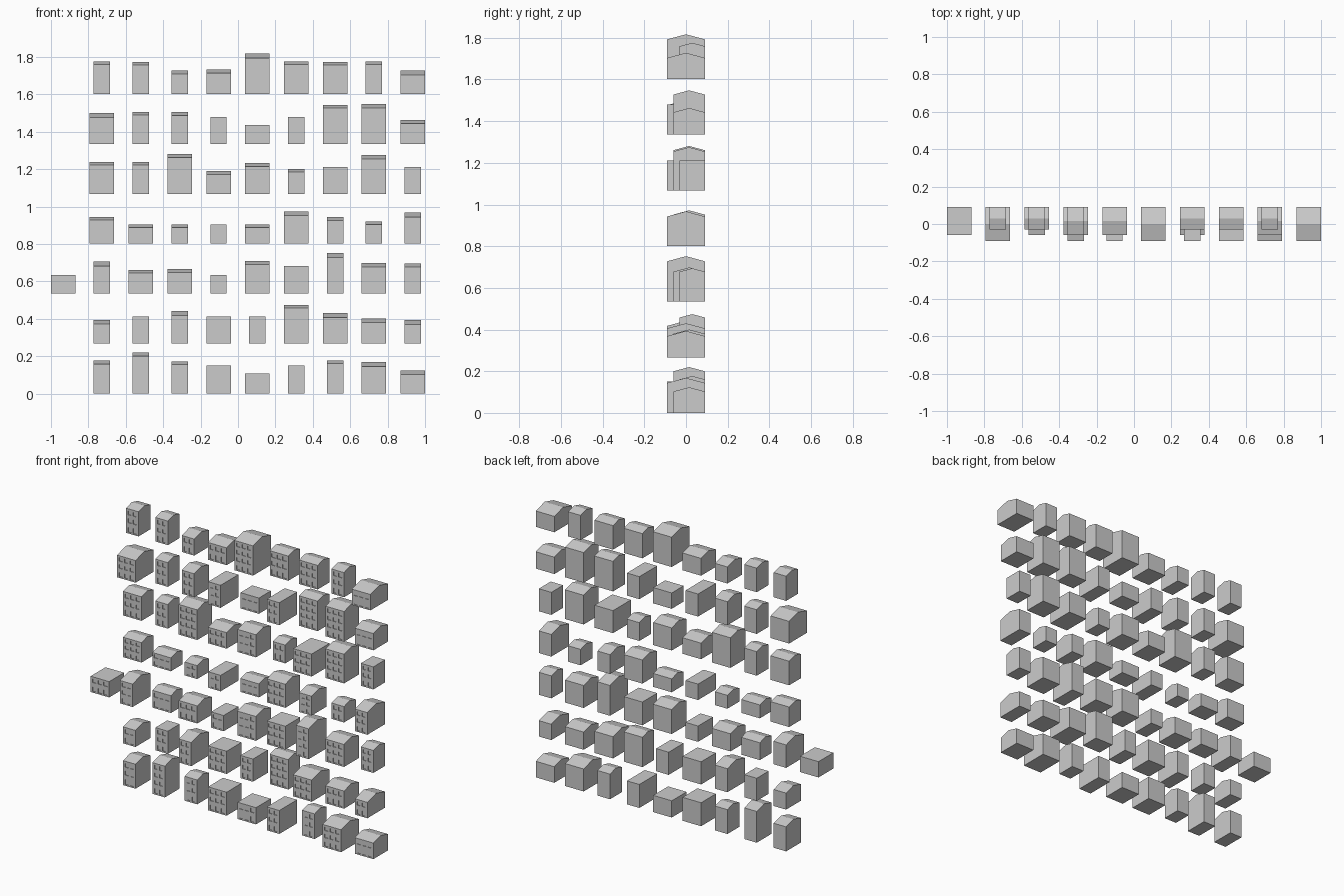
import bpy, bmesh

if "Cube" in bpy.data.objects:
    bpy.data.objects.remove(bpy.data.objects["Cube"])

PITCH_X, PITCH_Z, BACK, RECESS = 0.2077, 0.267, 0.09, 0.004

# One string per row, bottom first. Each house: width class (N narrow, W wide),
# total height in thousandths, roof (g gable, f flat), depth in hundredths.
# A "-" leaves the slot empty.
ROWS = [
    "- N177g15 N220g15 N172g12 W150f15 W107f15 N150f18 N177g12 W168g18 W123g15",
    "- N126g15 N145f12 N175g18 W145f15 N145f15 W207g12 W163g18 W133g15 N126g18",
    "W101f15 N171g18 W127g12 W133g15 N101f15 W176g15 W149f15 N218g18 W164g15 N160g12",
    "- W144g12 W102g12 N102g12 N102f18 W102g12 W171g15 N144g15 N118g12 N166g18",
    "- W170g12 N170g12 W213g15 W123g15 W165g15 N133g12 W144f18 W207g15 N144f12",
    "- W166g18 N171g12 N171g15 N144f18 W101f12 N144f18 W208g12 W213g15 W128g15",
    "- N174g12 N170g12 N126g15 W131g15 W215g18 W174g12 W170g12 N174g12 W126g18",
]


def openings(wide, floors, eave):
    """Rectangles (column, floor) of windows and doors on a facade grid."""
    pitch, half = (0.039, 0.013) if wide else (0.036, 0.011)
    cols = [-pitch, 0, pitch] if wide else [-pitch / 2, pitch / 2]
    step = (eave - 0.006) / floors
    xs = [(c - half, c + half) for c in cols]
    zs = [(f * step + 0.3 * step + 0.003, f * step + 0.8 * step + 0.003)
          for f in range(floors)]
    zs[0] = (0.008, zs[0][1] - 0.004)
    return xs, zs


def make_house(name, x, z, wide, height, gable, depth):
    w = 0.131 if wide else 0.088
    rise = 0.135 * depth if gable else 0.0
    eave = height - rise
    floors = max(2, round((eave - 0.015) / 0.043))
    front = BACK - depth
    bm = bmesh.new()

    # shell: side profile swept across the width, front left open
    prof = [(front, 0), (BACK, 0), (BACK, eave)]
    if gable:
        prof.append(((front + BACK) / 2, height))
    prof.append((front, eave))
    left = [bm.verts.new((-w / 2, y, h)) for y, h in prof]
    right = [bm.verts.new((w / 2, y, h)) for y, h in prof]
    bm.faces.new(left[::-1])
    bm.faces.new(right)
    for i in range(len(prof) - 1):
        bm.faces.new((left[i], left[i + 1], right[i + 1], right[i]))

    # facade: grid of cells, opening cells pushed inward
    xr, zr = openings(wide, floors, eave)
    xs = [-w / 2] + [v for r in xr for v in r] + [w / 2]
    zs = [0] + [v for r in zr for v in r] + [eave]
    grid = [[bm.verts.new((a, front, b)) for a in xs] for b in zs]
    holes = []
    for j in range(len(zs) - 1):
        for i in range(len(xs) - 1):
            f = bm.faces.new((grid[j][i], grid[j][i + 1],
                              grid[j + 1][i + 1], grid[j + 1][i]))
            if i % 2 and j % 2:
                holes.append(f)
    for f in holes:
        new = bmesh.ops.extrude_discrete_faces(bm, faces=[f])["faces"][0]
        outer = [v for v in new.verts]
        corners = [v.co.copy() for v in outer]
        for v in outer:
            v.co.y += RECESS
        # reveals around the opening
        for k in range(4):
            a, b = corners[k], corners[(k + 1) % 4]
            if not any(len(e.link_faces) > 1 for e in new.edges):
                bm.faces.new((bm.verts.new(a), bm.verts.new(b),
                              outer[(k + 1) % 4], outer[k]))
    bmesh.ops.remove_doubles(bm, verts=bm.verts[:], dist=1e-5)
    bmesh.ops.recalc_face_normals(bm, faces=bm.faces[:])

    mesh = bpy.data.meshes.new(name)
    bm.to_mesh(mesh)
    bm.free()
    ob = bpy.data.objects.new(name, mesh)
    ob.location = (x, 0, z)
    bpy.context.collection.objects.link(ob)


# lay the houses out on the upright grid
for r, row in enumerate(ROWS):
    for c, code in enumerate(row.split()):
        if code == "-":
            continue
        make_house(f"house_row{r + 1}_column{c + 1}",
                   -0.935 + PITCH_X * c, PITCH_Z * r,
                   code[0] == "W", int(code[1:4]) / 1000,
                   code[4] == "g", int(code[5:]) / 100)
